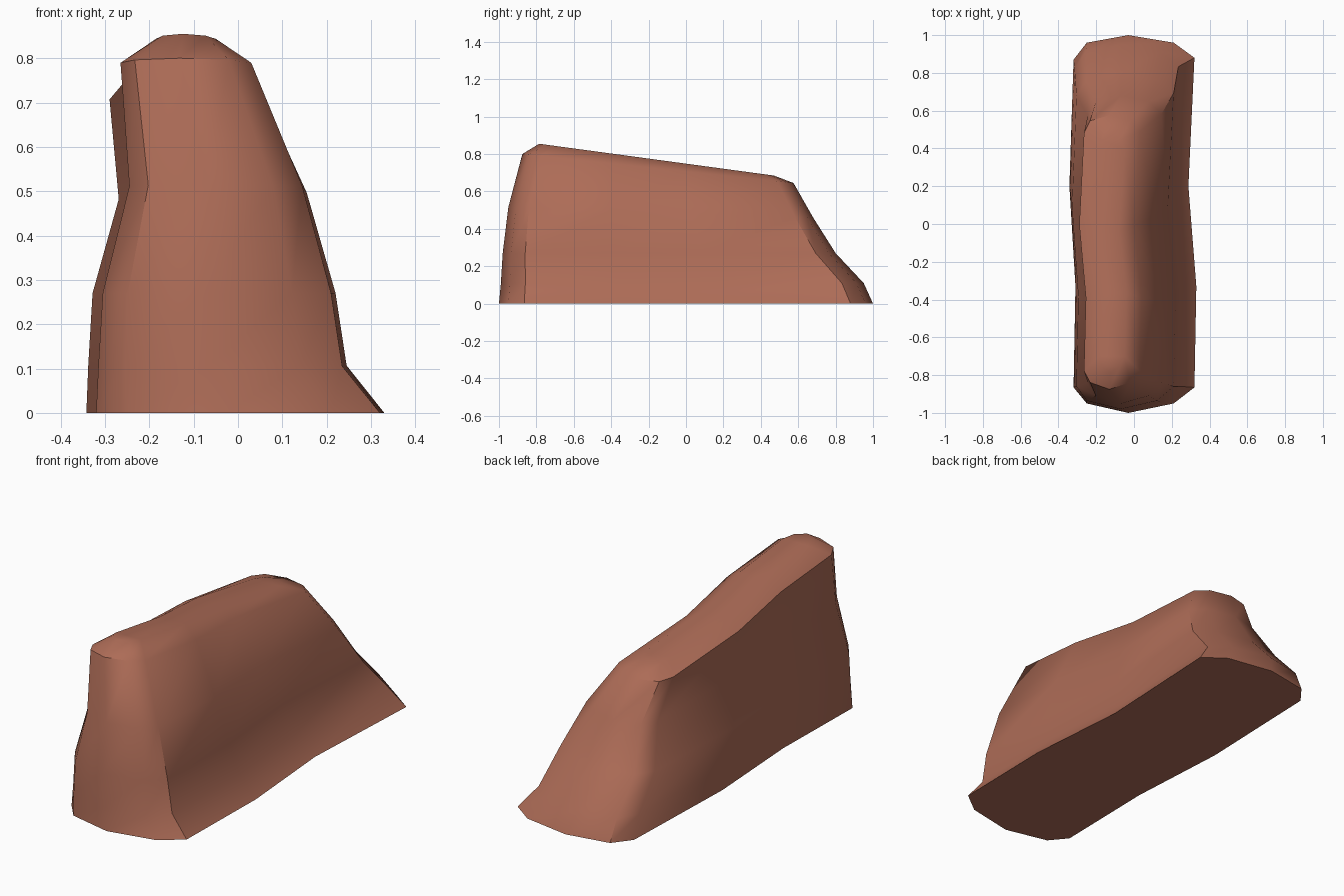
import bpy, bmesh, math

if "Cube" in bpy.data.objects:
    bpy.data.objects.remove(bpy.data.objects["Cube"])

# Footprint of the rock, counter-clockwise from the front centre
outline = [(-0.03, -1), (0.21, -0.95), (0.32, -0.865), (0.32, -0.33), (0.315, 0.2), (0.32, 0.88), (0.21, 0.96),
           (-0.03, 1), (-0.25, 0.96), (-0.32, 0.87), (-0.315, 0.2), (-0.32, -0.33), (-0.32, -0.865), (-0.25, -0.95)]
N = len(outline)

# Each level: left x, right x, front y, back y, front z, back z
levels = [(-0.32, 0.32, -1.0, 1.0, 0.0, 0.0),
          (-0.315, 0.235, -0.99, 0.95, 0.105, 0.11),
          (-0.305, 0.21, -0.98, 0.80, 0.27, 0.27),
          (-0.245, 0.145, -0.95, 0.68, 0.515, 0.46),
          (-0.265, 0.03, -0.875, 0.575, 0.80, 0.645),
          (-0.185, -0.05, -0.785, 0.47, 0.855, 0.685)]

def sway(y):
    # The long sides meander slightly
    return {-0.33: 0.01, 0.2: -0.027}.get(y, 0)

def mix(a, b, t):
    return a + (b - a) * t

bm = bmesh.new()
rings = []
for left, right, y0, y1, z0, z1 in levels:
    ring = []
    for x, y in outline:
        t = (y + 1) / 2
        ring.append(bm.verts.new((mix(left, right, (x + 0.32) / 0.64) + sway(y), mix(y0, y1, t), mix(z0, z1, t))))
    rings.append(ring)

# Walls
for a, b in zip(rings, rings[1:]):
    for i in range(N):
        j = (i + 1) % N
        bm.faces.new((a[i], a[j], b[j], b[i]))
# Top and bottom, as strips across the width
for r in (rings[0], rings[-1]):
    bm.faces.new((r[0], r[1], r[13]))
    for i in range(1, 6):
        bm.faces.new((r[i], r[i + 1], r[13 - i], r[14 - i]))
    bm.faces.new((r[6], r[7], r[8]))
bmesh.ops.recalc_face_normals(bm, faces=bm.faces)

mesh = bpy.data.meshes.new("rock")
bm.to_mesh(mesh)
bm.free()
rock = bpy.data.objects.new("rock", mesh)
bpy.context.collection.objects.link(rock)

clay = bpy.data.materials.new("red clay")
clay.diffuse_color = (0.42, 0.15, 0.095, 1)
clay.use_nodes = True
clay.node_tree.nodes["Principled BSDF"].inputs["Base Color"].default_value = clay.diffuse_color
mesh.materials.append(clay)

bpy.context.view_layer.objects.active = rock
rock.select_set(True)
bpy.ops.object.shade_smooth_by_angle(angle=math.radians(40))
